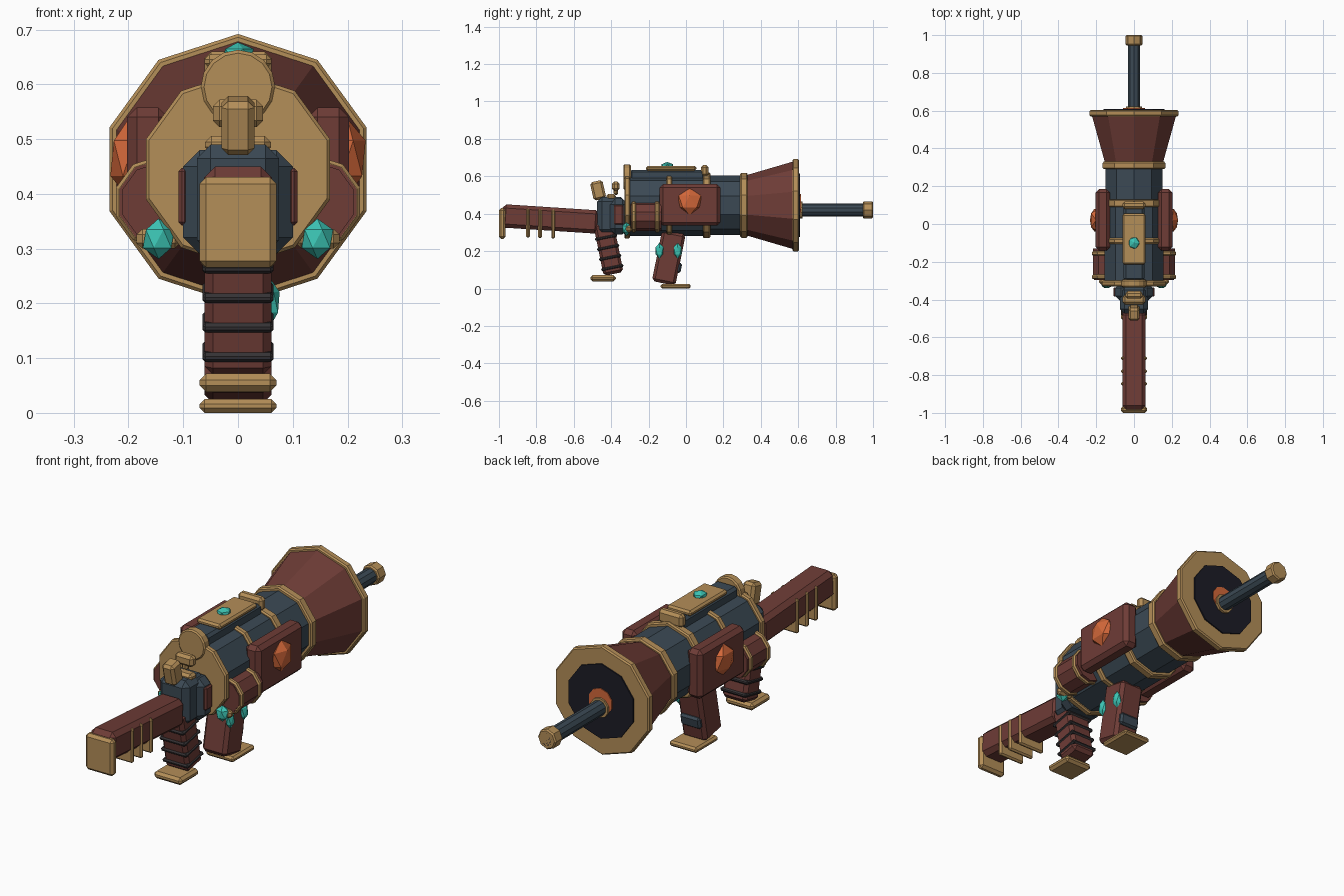
import bpy, bmesh, math
from mathutils import Matrix

old = bpy.data.objects.get("Cube")
if old:
    bpy.data.objects.remove(old)


def material(name, hexcode):
    def linear(c):
        return c / 12.92 if c <= 0.04045 else ((c + 0.055) / 1.055) ** 2.4
    col = [linear(int(hexcode[i:i + 2], 16) / 255) for i in (0, 2, 4)] + [1]
    m = bpy.data.materials.new(name)
    m.use_nodes = True
    m.diffuse_color = col
    m.node_tree.nodes["Principled BSDF"].inputs["Base Color"].default_value = col
    return m


BROWN = material("red brown wood", "6E3C36")
BRASS = material("brass", "B48E58")
SLATE = material("slate metal", "3B4954")
TEAL = material("teal crystal", "3CC4B4")
ORANGE = material("orange crystal", "D4683A")
BLACK = material("dark bore", "1C1C26")
LEATHER = material("black leather", "353234")


def finish(name, bm, mat):
    bmesh.ops.recalc_face_normals(bm, faces=bm.faces)
    mesh = bpy.data.meshes.new(name)
    bm.to_mesh(mesh)
    bm.free()
    mesh.materials.append(mat)
    ob = bpy.data.objects.new(name, mesh)
    bpy.context.collection.objects.link(ob)
    return ob


def box(name, mat, centre, size, tilt=0, bevel=0.012):
    """Chamfered box, tilted about the x axis."""
    bm = bmesh.new()
    bmesh.ops.create_cube(bm, size=1)
    bmesh.ops.scale(bm, vec=size, verts=bm.verts)
    bmesh.ops.bevel(bm, geom=bm.edges[:], offset=min(bevel, min(size) * 0.35),
                    segments=1, affect='EDGES')
    bm.transform(Matrix.Translation(centre) @ Matrix.Rotation(tilt, 4, 'X'))
    return finish(name, bm, mat)


def lathe(name, mat, profile, x=0, z=0.445, sides=10):
    """Solid turned about a line along y; profile lists (y, radius)."""
    bm = bmesh.new()
    rings = []
    for y, r in profile:
        angles = [2 * math.pi * i / sides for i in range(sides)]
        rings.append([bm.verts.new((x + r * math.sin(a), y, z + r * math.cos(a)))
                      for a in angles])
    for a, b in zip(rings, rings[1:]):
        for i in range(sides):
            j = (i + 1) % sides
            bm.faces.new((a[i], a[j], b[j], b[i]))
    bm.faces.new(rings[0])
    bm.faces.new(rings[-1])
    return finish(name, bm, mat)


def band(name, y, r, width, **kw):
    h, c = width / 2, 0.006
    return lathe(name, BRASS, [(y - h, r - c), (y - h + c, r), (y + h - c, r), (y + h, r - c)], **kw)


def gem(name, mat, centre, size):
    bm = bmesh.new()
    bmesh.ops.create_icosphere(bm, subdivisions=1, radius=1)
    bmesh.ops.scale(bm, vec=size, verts=bm.verts)
    bmesh.ops.translate(bm, vec=centre, verts=bm.verts)
    return finish(name, bm, mat)


def along(centre, tilt, dist):
    """Point at a distance up the tilted z axis of a part."""
    return (centre[0], centre[1] - math.sin(tilt) * dist, centre[2] + math.cos(tilt) * dist)


# Main body and flared muzzle
lathe("rear_body", SLATE, [(-0.32, 0.165), (0.1, 0.165)])
lathe("front_body", SLATE, [(0.09, 0.158), (0.31, 0.158)])
lathe("muzzle_bell", BROWN, [(0.32, 0.16), (0.58, 0.236)])
band("rear_body_band", -0.315, 0.177, 0.03)
band("middle_body_band", -0.09, 0.175, 0.03)
band("front_body_band", 0.11, 0.175, 0.04)
band("bell_neck_band", 0.31, 0.174, 0.04)
band("bell_rim", 0.587, 0.247, 0.034)
lathe("bore_disc", BLACK, [(0.59, 0.17), (0.61, 0.17)])
lathe("bore_glow", ORANGE, [(0.6, 0.06), (0.614, 0.06)])

# Rod projecting from the muzzle
lathe("rod_collar", BRASS, [(0.6, 0.045), (0.622, 0.045)], z=0.42)
lathe("muzzle_rod", SLATE, [(0.6, 0.034), (0.96, 0.034)], z=0.42)
band("rod_tip", 0.973, 0.046, 0.054, z=0.42, sides=8)
lathe("rod_hole", BLACK, [(0.99, 0.03), (1.0, 0.03)], z=0.42)

# Top rail, crystal plate and rear dial
box("top_rail", SLATE, (0, -0.1, 0.59), (0.11, 0.4, 0.09))
box("top_plate", BRASS, (0, -0.08, 0.642), (0.122, 0.27, 0.025))
box("rail_front_block", BRASS, (0, 0.1, 0.63), (0.122, 0.04, 0.06))
gem("top_crystal", TEAL, (0, -0.1, 0.655), (0.032, 0.035, 0.022))
band("rear_dial", -0.315, 0.068, 0.04, z=0.595, sides=16)

# Breech, rear sights and hammer
box("breech_outer", SLATE, (0, -0.36, 0.385), (0.2, 0.1, 0.19), bevel=0.03)
box("breech_inner", SLATE, (0, -0.4, 0.39), (0.15, 0.15, 0.2), bevel=0.025)
box("sight_base", BRASS, (0, -0.4, 0.49), (0.12, 0.05, 0.032))
box("sight_post", BRASS, (0, -0.375, 0.53), (0.03, 0.025, 0.06))
box("sight_head", BRASS, (0, -0.375, 0.547), (0.092, 0.04, 0.05))
box("hammer", BRASS, (0, -0.47, 0.525), (0.06, 0.068, 0.1), 0.22)

# Shoulder stock with half-wrapped ribs
box("stock", BROWN, (0, -0.725, 0.372), (0.124, 0.52, 0.125), -0.065, 0.02)
box("butt_plate", BRASS, (0, -0.982, 0.348), (0.14, 0.036, 0.165))
for i, y in enumerate((-0.845, -0.78, -0.71)):
    box(f"stock_rib_{i + 1}", BRASS, (0, y, 0.35 - i * 0.003), (0.136, 0.02, 0.155))

# Rear grip with leather bands
grip, tilt = (0, -0.415, 0.215), 0.2
box("rear_grip", BROWN, grip, (0.122, 0.108, 0.28), tilt, 0.015)
for i in range(4):
    box(f"rear_grip_band_{i + 1}", LEATHER, along(grip, tilt, -0.105 + i * 0.055),
        (0.13, 0.12, 0.018), tilt, 0.006)
box("rear_grip_base", BRASS, (0, -0.443, 0.055), (0.14, 0.135, 0.033))

# Forward grip
grip, tilt = (0, -0.092, 0.165), -0.2
box("forward_grip", BROWN, grip, (0.122, 0.128, 0.28), tilt, 0.015)
box("forward_grip_base", BRASS, (0, -0.055, 0.0125), (0.14, 0.16, 0.025))
box("forward_grip_pad", SLATE, (0, -0.038, 0.11), (0.1, 0.026, 0.055), tilt)
for i, y in enumerate((-0.142, -0.045)):
    gem(f"grip_crystal_{i + 1}", TEAL, (0.06, y, 0.202), (0.018, 0.024, 0.042))

# Side pods, panels and crystals
for side, s in (("left", 1), ("right", -1)):
    lathe(f"{side}_pod", BROWN, [(-0.292, 0.078), (-0.13, 0.078)], x=s * 0.142, z=0.385)
    for i, y in enumerate((-0.28, -0.155)):
        band(f"{side}_pod_band_{i + 1}", y, 0.085, 0.024, x=s * 0.142, z=0.385)
    lathe(f"{side}_pod_face", BROWN, [(-0.296, 0.073), (-0.285, 0.073)], x=s * 0.142, z=0.385)
    box(f"{side}_panel", BROWN, (s * 0.165, 0.022, 0.447), (0.075, 0.325, 0.222), bevel=0.018)
    gem(f"{side}_panel_crystal", ORANGE, (s * 0.2, 0.02, 0.465), (0.037, 0.07, 0.072))
    box(f"{side}_breech_plate", BROWN, (s * 0.1, -0.36, 0.395), (0.018, 0.05, 0.105))
    box(f"{side}_crystal_mount", BRASS, (s * 0.145, -0.305, 0.318), (0.08, 0.03, 0.036))
    gem(f"{side}_rear_crystal", TEAL, (s * 0.145, -0.318, 0.318), (0.032, 0.026, 0.037))
